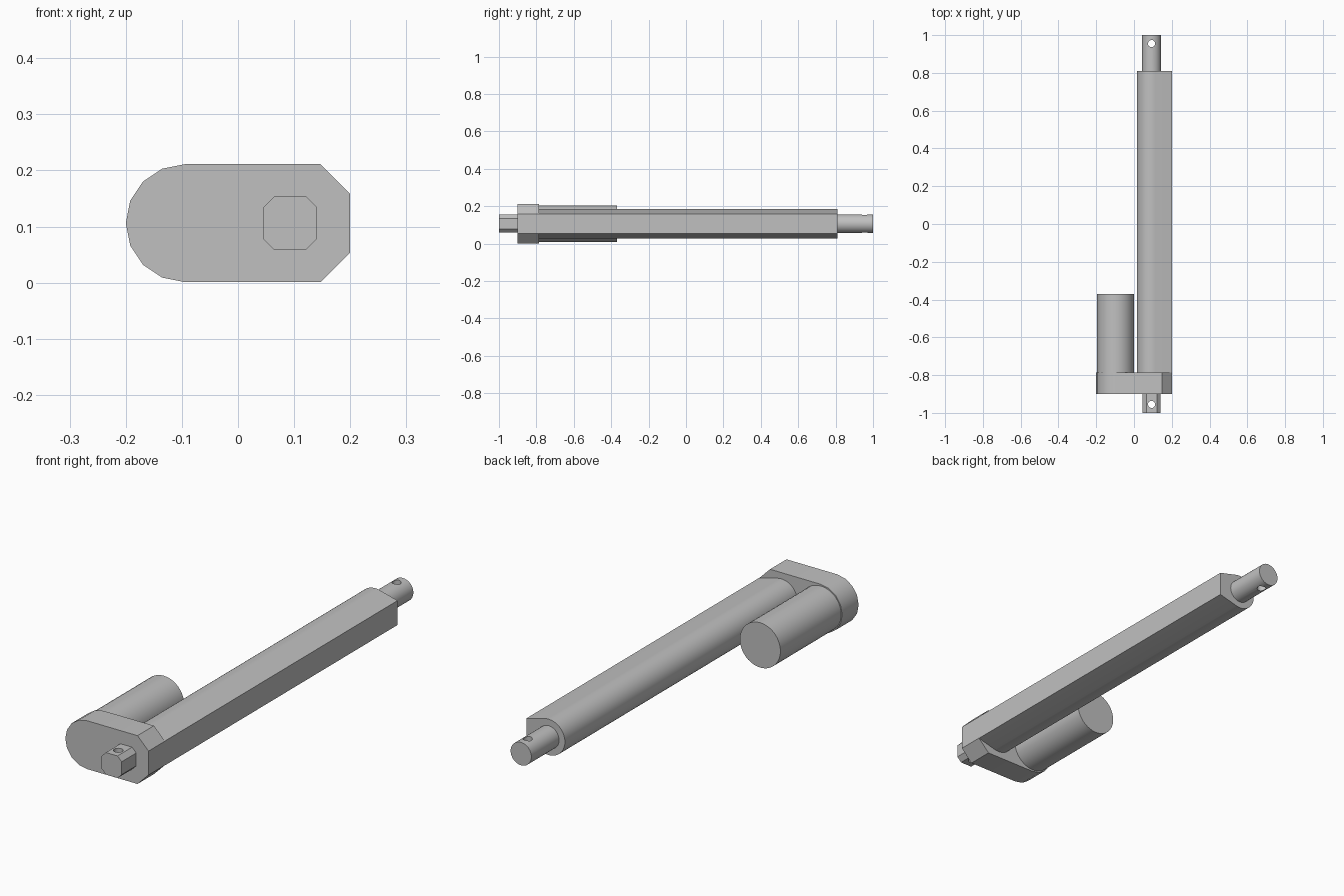
import bpy, bmesh
from math import cos, sin, pi, radians
from mathutils import Matrix

if "Cube" in bpy.data.objects:
    bpy.data.objects.remove(bpy.data.objects["Cube"], do_unlink=True)

MID_Z = 0.106      # height of every axis
ROD_X = 0.093      # axis of tube, rod and mount
MOTOR_X = -0.0975  # axis of motor

grey = bpy.data.materials.new("metal_grey")
grey.use_nodes = True
grey.diffuse_color = (0.53, 0.53, 0.53, 1)
grey.node_tree.nodes["Principled BSDF"].inputs["Base Color"].default_value = (0.53, 0.53, 0.53, 1)


def arc(radius, start, end, steps, cx=0.0):
    """Points along an arc, angles in degrees."""
    angles = [radians(start + (end - start) * i / steps) for i in range(steps + 1)]
    return [(cx + radius * cos(a), radius * sin(a)) for a in angles]


def extrude(name, profile, y0, y1, x=0.0):
    """Extrude an x-z profile along y, around the shared axis height."""
    bm = bmesh.new()
    face = bm.faces.new([bm.verts.new((x + px, y0, MID_Z + pz)) for px, pz in profile])
    result = bmesh.ops.extrude_face_region(bm, geom=[face])
    moved = [v for v in result["geom"] if isinstance(v, bmesh.types.BMVert)]
    bmesh.ops.translate(bm, verts=moved, vec=(0, y1 - y0, 0))
    bmesh.ops.recalc_face_normals(bm, faces=bm.faces)
    mesh = bpy.data.meshes.new(name)
    bm.to_mesh(mesh)
    bm.free()
    mesh.materials.append(grey)
    obj = bpy.data.objects.new(name, mesh)
    bpy.context.collection.objects.link(obj)
    return obj


def select(obj):
    bpy.ops.object.select_all(action="DESELECT")
    obj.select_set(True)
    bpy.context.view_layer.objects.active = obj


def drill(obj, y):
    """Cut a vertical pin hole through the part."""
    bm = bmesh.new()
    bmesh.ops.create_cone(bm, cap_ends=True, segments=20, radius1=0.019, radius2=0.019,
                          depth=0.4, matrix=Matrix.Translation((ROD_X, y, MID_Z)))
    mesh = bpy.data.meshes.new("pin_cutter")
    bm.to_mesh(mesh)
    bm.free()
    mesh.materials.append(grey)
    cutter = bpy.data.objects.new("pin_cutter", mesh)
    cutter.hide_render = True
    bpy.context.collection.objects.link(cutter)
    mod = obj.modifiers.new("pin_hole", "BOOLEAN")
    mod.operation = "DIFFERENCE"
    mod.solver = "EXACT"
    mod.object = cutter
    select(obj)
    bpy.ops.object.modifier_apply(modifier=mod.name)
    bpy.data.objects.remove(cutter, do_unlink=True)


# Gear housing: half-round on the motor side, chamfered on the other
housing = extrude("gear_housing",
                  arc(0.105, 90, 270, 8, -0.095)
                  + [(0.147, -0.105), (0.2, -0.052), (0.2, 0.052), (0.147, 0.105)],
                  -0.9, -0.787)

# Outer tube: round back blending by tangents into a flat side
tube = extrude("outer_tube", arc(0.078, 75.5, 284.5, 28) + [(0.107, -0.053), (0.107, 0.053)],
               -0.787, 0.81, ROD_X)

# Motor barrel
motor = extrude("motor", arc(0.0975, 0, 360, 40)[:-1], -0.787, -0.37, MOTOR_X)

# Sliding rod with pin hole
rod = extrude("sliding_rod", arc(0.05, 0, 360, 32)[:-1], 0.81, 1.0, ROD_X)
drill(rod, 0.955)

# Rear mount: chamfered square lug with pin hole
w, c = 0.048, 0.028
corner = [(w, -c), (w, c), (c, w), (-c, w), (-w, c), (-w, -c), (-c, -w), (c, -w)]
mount = extrude("rear_mount", corner, -1.0, -0.9, ROD_X)
drill(mount, -0.955)

for part in (housing, tube, motor, rod, mount):
    select(part)
    bpy.ops.object.shade_smooth_by_angle(angle=radians(30))
